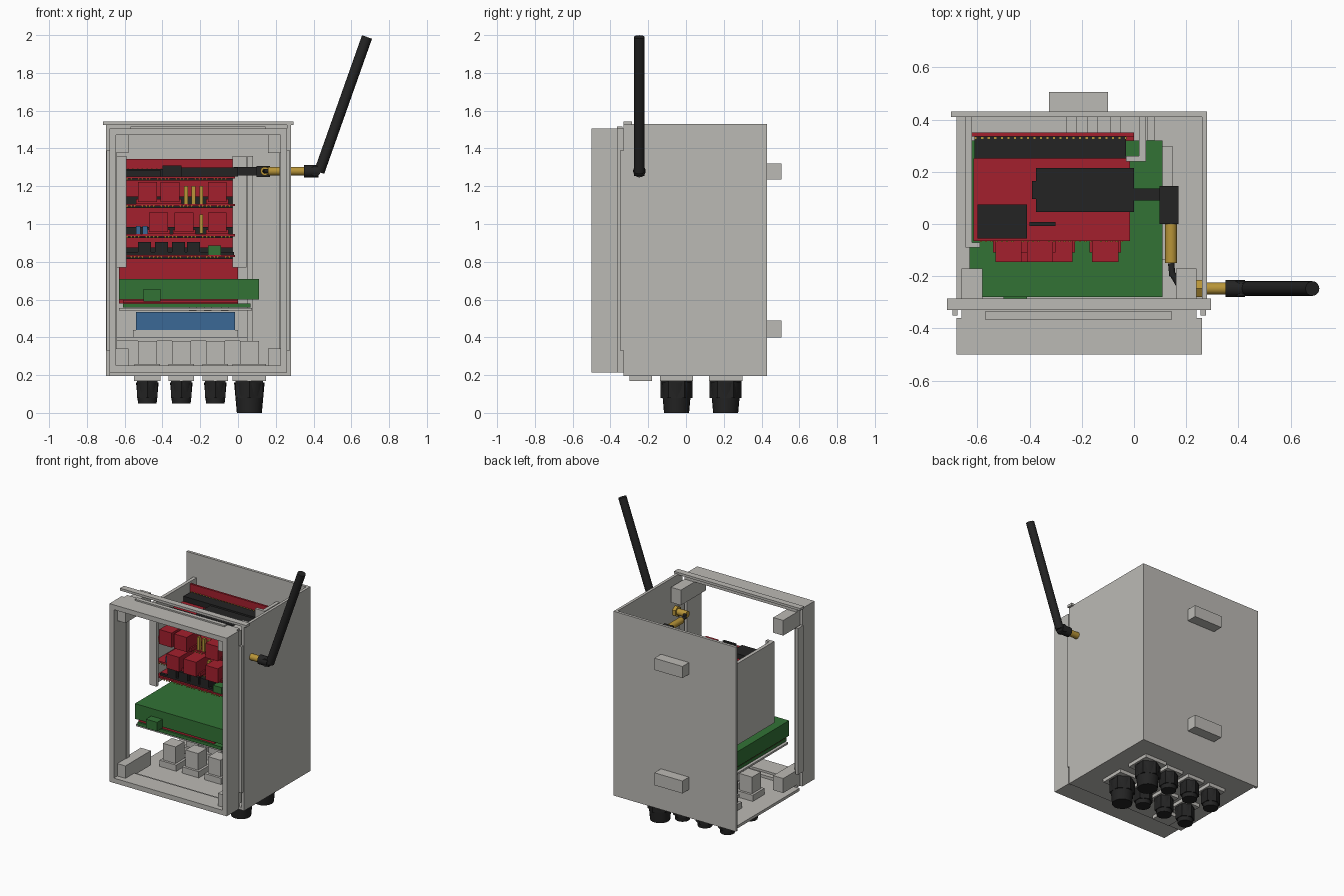
import bpy, bmesh, math
from mathutils import Vector

cube = bpy.data.objects.get("Cube")
if cube:
    bpy.data.objects.remove(cube)


def material(name, rgb):
    m = bpy.data.materials.new(name)
    m.use_nodes = True
    col = (*rgb, 1)
    m.diffuse_color = col
    m.node_tree.nodes["Principled BSDF"].inputs["Base Color"].default_value = col
    return m


GREY = material("warm grey plastic", (0.50, 0.49, 0.46))
RED = material("red board", (0.37, 0.014, 0.026))
GREEN = material("green board", (0.032, 0.17, 0.036))
BLUE = material("blue module", (0.044, 0.138, 0.305))
BLACK = material("black plastic", (0.017, 0.017, 0.017))
GOLD = material("brass", (0.48, 0.30, 0.04))


def finish(name, bm, mat, smooth=False):
    me = bpy.data.meshes.new(name)
    bm.to_mesh(me)
    bm.free()
    me.materials.append(mat)
    ob = bpy.data.objects.new(name, me)
    bpy.context.collection.objects.link(ob)
    if smooth:
        bpy.ops.object.select_all(action='DESELECT')
        ob.select_set(True)
        bpy.context.view_layer.objects.active = ob
        bpy.ops.object.shade_smooth_by_angle(angle=math.radians(40))
    return ob


def boxes(name, mat, *extents):
    """One object out of boxes, each given as x, y and z ranges."""
    bm = bmesh.new()
    for ext in extents:
        vs = bmesh.ops.create_cube(bm, size=1)["verts"]
        for v in vs:
            v.co = Vector([(a + b) / 2 + c * (b - a) for c, (a, b) in zip(v.co, ext)])
    return finish(name, bm, mat)


def rod(name, mat, a, b, r, sides=20, r2=None):
    a, b = Vector(a), Vector(b)
    bm = bmesh.new()
    bmesh.ops.create_cone(bm, cap_ends=True, segments=sides, radius1=r,
                          radius2=r if r2 is None else r2, depth=(b - a).length)
    q = (b - a).to_track_quat('Z', 'Y')
    for v in bm.verts:
        v.co = q @ v.co + (a + b) / 2
    return finish(name, bm, mat, sides > 8)


def ring(name, mat, x, y, z, t):
    """Rectangular frame in the front plane with wall thickness t."""
    (x0, x1), (z0, z1) = x, z
    mid = (z0 + t, z1 - t)
    boxes(name, mat, (x, y, (z0, z0 + t)), (x, y, (z1 - t, z1)),
          ((x0, x0 + t), y, mid), ((x1 - t, x1), y, mid))


# Enclosure: back, floor and one side, left open above and on the other side
boxes("back_wall", GREY, ((-0.70, 0.28), (0.41, 0.43), (0.195, 1.53)))
boxes("side_wall", GREY, ((0.26, 0.28), (-0.33, 0.41), (0.195, 1.53)))
boxes("floor", GREY, ((-0.68, 0.26), (-0.33, 0.41), (0.195, 0.215)))
for i, z in enumerate([(0.40, 0.49), (1.235, 1.32)]):
    boxes(f"mounting_foot_{i}", GREY, ((-0.325, -0.10), (0.43, 0.505), z))
boxes("floor_tab", GREY, ((-0.55, -0.41), (-0.30, -0.18), (0.17, 0.195)))

# Front lid frame with corner blocks and sealing lips
ring("lid_frame", GREY, (-0.68, 0.26), (-0.50, -0.36), (0.215, 1.505), 0.035)
ring("lid_seal", GREY, (-0.66, 0.24), (-0.36, -0.325), (0.215, 1.505), 0.02)
boxes("lid_corner_blocks", GREY,
      *[(x, (-0.46, -0.17), z) for x in [(-0.66, -0.58), (0.16, 0.24)]
        for z in [(0.235, 0.34), (1.375, 1.485)]])
boxes("top_lip", GREY, ((-0.715, 0.295), (-0.33, -0.285), (1.525, 1.542)),
      ((-0.57, 0.145), (-0.365, -0.335), (1.505, 1.515)))
boxes("side_lips", GREY, *[(x, (-0.35, -0.29), (0.33, 1.39))
                           for x in [(-0.695, -0.675), (0.255, 0.275)]])

# Card cage brackets
boxes("left_bracket", GREY, ((-0.645, -0.62), (-0.09, 0.41), (0.77, 1.36)),
      ((-0.62, -0.59), (-0.09, -0.07), (0.77, 1.36)))
boxes("right_bracket", GREY, ((-0.03, 0.045), (0.24, 0.26), (0.77, 1.36)),
      ((0.02, 0.045), (0.26, 0.41), (0.77, 1.36)))

# Vertical backplane and the stacked boards
boxes("backplane", RED, ((-0.63, 0.0), (0.335, 0.35), (0.58, 1.345)))
levels = [0.825, 0.935, 1.095, 1.24]
for i, z in enumerate(levels):
    boxes(f"stack_board_{i}", RED, ((-0.615, -0.015), (-0.065, 0.25), (z, z + 0.012)))
    boxes(f"backplane_socket_{i}", BLACK,
          ((-0.61, -0.03), (0.25, 0.335), (z - 0.01, z + 0.05)))
    boxes(f"board_pins_{i}", GOLD,
          *[((-0.59 + k * 0.02, -0.582 + k * 0.02), (-0.068, -0.06), (z - 0.008, z + 0.002))
            for k in range(28) if (k + i) % 5])
boxes("backplane_pins", GOLD, *[((-0.61 + k * 0.025, -0.602 + k * 0.025),
                                 (0.326, 0.334), (1.29, 1.294)) for k in range(24)])

# Red relays overhanging the middle two boards
relay_rows = {1.107: (-0.53, -0.41, -0.16), 0.947: (-0.47, -0.335, -0.16)}
for z, starts in relay_rows.items():
    for n, x in enumerate(starts):
        boxes(f"relay_{z:.1f}_{n}", RED,
              ((x, x + 0.10), (-0.145, 0.02), (z + 0.01, z + 0.115)),
              ((x - 0.01, x + 0.11), (-0.11, 0.02), (z, z + 0.025)))
boxes("brass_posts", GOLD,
      *[((x, x + 0.02), (-0.06, -0.04), (1.10, 1.20)) for x in (-0.285, -0.245, -0.205)],
      ((-0.205, -0.185), (-0.06, -0.04), (0.95, 1.05)))

# Dark components on the lowest board
boxes("low_board_chips", BLACK, ((-0.59, -0.02), (-0.05, -0.03), (0.837, 0.852)),
      *[((x, x + 0.07), (-0.05, 0.05), (0.837, 0.905))
        for x in (-0.53, -0.44, -0.35, -0.27)])
boxes("low_board_terminal", GREEN, ((-0.16, -0.09), (-0.06, 0.0), (0.837, 0.885)))
boxes("small_blue_parts", BLUE, *[((x, x + 0.025), (-0.06, -0.03), (0.947, 0.99))
                                  for x in (-0.54, -0.505)])

# Radio and power modules on the top board
boxes("radio_module", BLACK, ((-0.375, 0.0), (0.045, 0.215), (1.252, 1.30)),
      ((-0.39, -0.335), (0.095, 0.165), (1.252, 1.295)))
boxes("power_module", BLACK, ((-0.60, -0.41), (-0.055, 0.075), (1.252, 1.285)),
      ((-0.40, -0.30), (-0.008, 0.008), (1.252, 1.31)))

# Aerial lead, bulkhead connector and aerial
boxes("lead_plug", BLACK, ((-0.025, 0.10), (0.09, 0.135), (1.258, 1.302)),
      ((0.097, 0.17), (0.0, 0.145), (1.25, 1.308)))
rod("lead_connector", GOLD, (0.142, 0.0, 1.28), (0.142, -0.15, 1.28), 0.023)
rod("lead_upper", BLACK, (0.142, -0.15, 1.28), (0.147, -0.20, 1.28), 0.012)
rod("lead_lower", BLACK, (0.147, -0.19, 1.28), (0.18, -0.247, 1.28), 0.012)
Y, Z = -0.247, 1.28
rod("bulkhead_connector", GOLD, (0.16, Y, Z), (0.36, Y, Z), 0.023)
rod("bulkhead_nut", GOLD, (0.235, Y, Z), (0.26, Y, Z), 0.038, 6)
rod("aerial_collar", BLACK, (0.35, Y, Z), (0.425, Y, Z), 0.033)
rod("aerial_hinge", BLACK, (0.41, Y - 0.028, Z), (0.41, Y + 0.028, Z), 0.027)
rod("aerial", BLACK, (0.43, Y, 1.275), (0.683, Y, 1.99), 0.028)

# Green controller with its carrier boards
boxes("controller_body", GREEN, ((-0.63, 0.11), (-0.28, 0.32), (0.60, 0.71)))
boxes("controller_socket", GREEN, ((-0.50, -0.41), (-0.34, -0.28), (0.59, 0.655)))
boxes("carrier_board", RED, ((-0.61, 0.0), (-0.27, 0.335), (0.582, 0.598)))
boxes("lower_green_board", GREEN, ((-0.61, 0.065), (-0.28, 0.32), (0.557, 0.58)))
boxes("shelf", GREY, ((-0.63, 0.075), (-0.27, 0.41), (0.543, 0.556)))

# Blue supply module on its rail
boxes("supply_module", BLUE, ((-0.54, -0.015), (0.20, 0.39), (0.44, 0.535)))
boxes("supply_base", GREY, ((-0.555, 0.0), (0.20, 0.41), (0.40, 0.44)),
      ((-0.64, 0.05), (0.30, 0.41), (0.38, 0.40)))
boxes("rear_supports", GREY, ((0.05, 0.08), (0.32, 0.41), (0.38, 1.36)),
      *[((x, x + 0.04), (0.35, 0.41), (0.54, 0.80)) for x in (-0.26, -0.18, -0.09)])

# Cable glands: two rows through the floor
for row, y in enumerate((-0.05, 0.21)):
    for col, x in enumerate((-0.48, -0.30, -0.12, 0.06)):
        big = col == 3
        r, end, w = (0.085, 0.0, 0.088) if big else (0.063, 0.05, 0.067)
        tag = f"{row}_{col}"
        boxes(f"gland_flange_{tag}", GREY, ((x - w, x + w), (y - w, y + w), (0.17, 0.195)))
        rod(f"gland_nut_{tag}", BLACK, (x, y, 0.08), (x, y, 0.172), r, 6, r)
        rod(f"gland_cap_{tag}", BLACK, (x, y, end), (x, y, 0.16), r * 0.78, 20, r * 0.95)
        boxes(f"gland_inner_{tag}", GREY,
              ((x - w, x + w), (y - w, y + w), (0.215, 0.26)),
              ((x - 0.05, x + 0.05), (y - 0.05, y + 0.05), (0.26, 0.38)))
